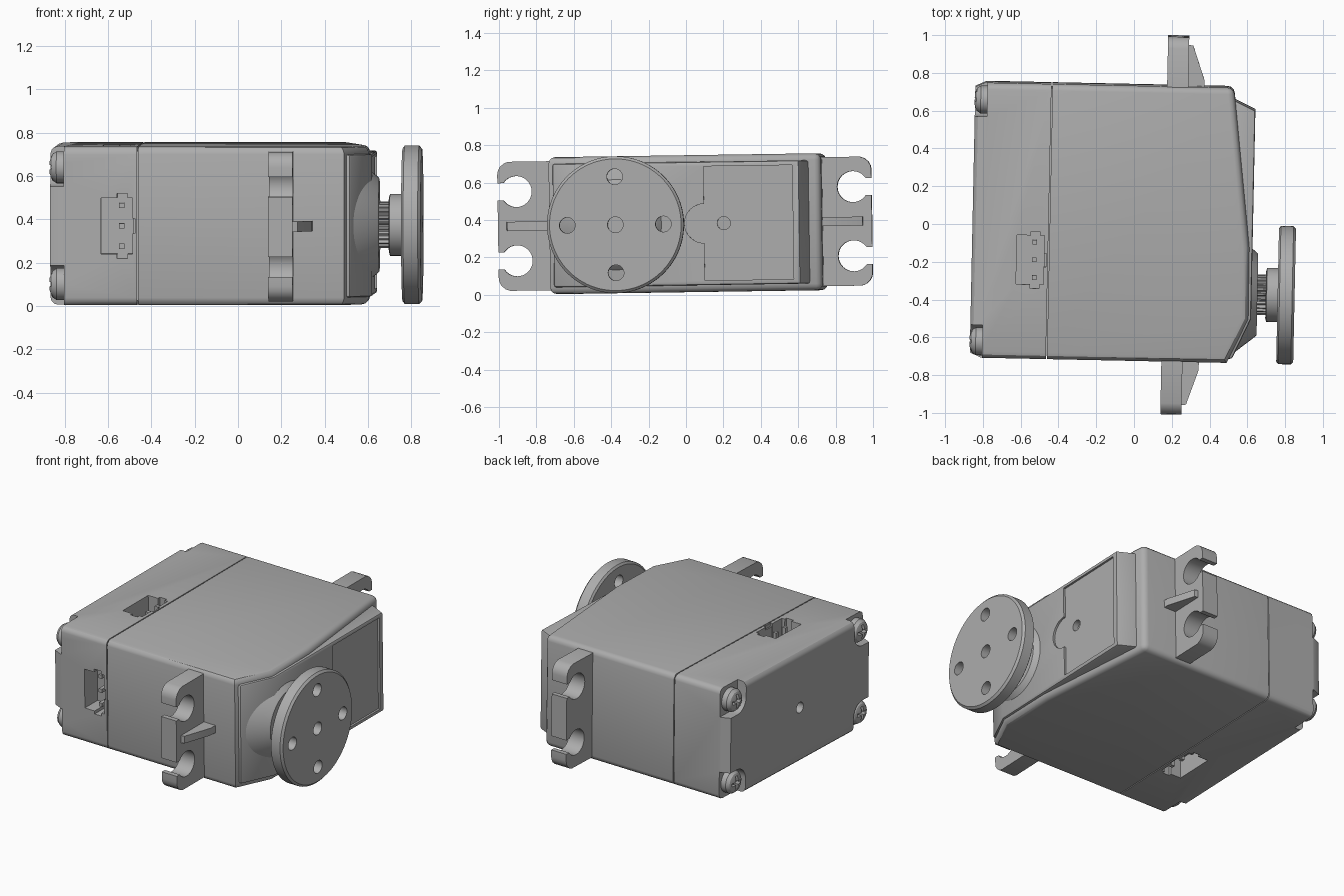
import bpy, bmesh
from math import pi, cos, sin, radians
from mathutils import Matrix, Vector

if "Cube" in bpy.data.objects:
    bpy.data.objects.remove(bpy.data.objects["Cube"])

grey = bpy.data.materials.new("plain grey")
grey.use_nodes = True
GREY = (0.42, 0.42, 0.42, 1)
grey.diffuse_color = GREY
grey.node_tree.nodes["Principled BSDF"].inputs["Base Color"].default_value = GREY

MID = 0.38       # height of the centre line
HALF = 0.366     # half thickness of the case
SHAFT = -0.36    # shaft position along y
parts = []


def add(name, bm):
    bmesh.ops.recalc_face_normals(bm, faces=bm.faces)
    mesh = bpy.data.meshes.new(name)
    bm.to_mesh(mesh)
    bm.free()
    mesh.materials.append(grey)
    ob = bpy.data.objects.new(name, mesh)
    bpy.context.collection.objects.link(ob)
    parts.append(ob)
    return ob


def prism(name, outline, axis, lo, hi):
    """Extrude a 2D outline along an axis."""
    bm = bmesh.new()
    rings = []
    for t in (lo, hi):
        ring = []
        for a, b in outline:
            co = [a, b]
            co.insert("xyz".index(axis), t)
            ring.append(bm.verts.new(co))
        rings.append(ring)
        bm.faces.new(ring)
    n = len(outline)
    for i in range(n):
        j = (i + 1) % n
        bm.faces.new((rings[0][i], rings[0][j], rings[1][j], rings[1][i]))
    return add(name, bm)


def box(name, lo, hi):
    (x0, y0, z0), (x1, y1, z1) = lo, hi
    return prism(name, [(x0, y0), (x1, y0), (x1, y1), (x0, y1)], "z", z0, z1)


def circle(y, z, r, n=32):
    return [(y + r * cos(2 * pi * i / n), z + r * sin(2 * pi * i / n)) for i in range(n)]


def lathe(name, profile, y, z, n=64):
    """Stack circles of (x, radius) along x."""
    bm = bmesh.new()
    rings = [[bm.verts.new((x, a, b)) for a, b in circle(y, z, r, n)] for x, r in profile]
    for p, q in zip(rings, rings[1:]):
        for i in range(n):
            j = (i + 1) % n
            bm.faces.new((p[i], p[j], q[j], q[i]))
    bm.faces.new(rings[0])
    bm.faces.new(rings[-1])
    return add(name, bm)


def bake(ob):
    bpy.context.view_layer.update()
    new = bpy.data.meshes.new_from_object(ob.evaluated_get(bpy.context.evaluated_depsgraph_get()))
    ob.modifiers.clear()
    ob.data = new


def bevel(ob, width, segments=3, angle=70):
    m = ob.modifiers.new("bevel", "BEVEL")
    m.width, m.segments, m.angle_limit = width, segments, radians(angle)
    m.limit_method = "ANGLE"
    bake(ob)


def cut(ob, *cutters):
    for c in cutters:
        m = ob.modifiers.new("cut", "BOOLEAN")
        m.operation, m.solver, m.object = "DIFFERENCE", "EXACT", c
        bake(ob)
        parts.remove(c)
        bpy.data.objects.remove(c)


# Case: one rounded outline, split into main case and rear cap by a thin seam
def case(name, x0, x1):
    outline = [(-0.855, -0.695), (-0.8, -0.72), (0.505, -0.72), (0.615, -0.487), (0.613, -0.107),
               (0.515, 0.737), (-0.8, 0.737), (-0.855, 0.712)]
    ob = prism(name, outline, "z", MID - HALF, MID + HALF)
    bevel(ob, 0.035)
    cut(ob, box("cutter", (x0, -2, -2), (x1, 2, 2)))
    return ob


main_case = case("main_case", -2, -0.446)
rear_cap = case("rear_cap", -0.452, 2)
box("seam_core", (-0.47, -0.7, MID - 0.345), (-0.43, 0.717, MID + 0.345))

# Raised front cover with recessed panel and vent hole
cover = prism("front_cover", [(0.45, -0.69), (0.532, -0.70), (0.63, -0.485), (0.63, 0.618),
                              (0.521, 0.67), (0.45, 0.67)], "z", MID - 0.33, MID + 0.33)
bevel(cover, 0.012, 2)
cut(cover, box("cutter", (0.617, 0.11, MID - 0.305), (0.7, 0.585, MID + 0.305)),
    prism("cutter", circle(0.11, MID, 0.105), "x", 0.617, 0.7),
    prism("cutter", circle(0.215, MID, 0.035), "x", 0.57, 0.7))

# Output boss, splined shaft and horn
lathe("shaft_boss", [(0.45, 0.3), (0.5, 0.345), (0.655, 0.222), (0.661, 0.214)], SHAFT, MID)
TEETH = 25
spline = []
for i in range(TEETH * 4):
    r = 0.107 if i % 4 < 2 else 0.092
    a = 2 * pi * i / (TEETH * 4)
    spline.append((SHAFT + r * cos(a), MID + r * sin(a)))
prism("splined_shaft", spline, "x", 0.64, 0.72)
lathe("horn_hub", [(0.705, 0.125), (0.71, 0.143), (0.775, 0.143)], SHAFT, MID)
horn = lathe("horn_disc", [(0.768, 0.352), (0.778, 0.366), (0.845, 0.366), (0.858, 0.352)],
             SHAFT, MID, 96)
cut(horn, prism("cutter", circle(SHAFT, MID, 0.042), "x", 0.8, 1))
for k in range(4):
    y, z = SHAFT + 0.257 * cos(k * pi / 2), MID + 0.257 * sin(k * pi / 2)
    cut(horn, prism("cutter", circle(y, z, 0.042), "x", 0.7, 1))

# Mounting flanges with open screw slots and a stiffening rib
for side, label in ((1, "back"), (-1, "front")):
    outline = [(0.7, -0.345), (0.94, -0.345)]
    outline += [(0.93 + 0.07 * sin(a), -0.275 - 0.07 * cos(a)) for a in (0.5, 0.9, 1.25, pi / 2)]
    outline += [(y, -z) for y, z in reversed(outline)]
    flange = prism(label + "_flange", [(side * y, MID + z) for y, z in outline], "x", 0.16, 0.272)
    for s in (1, -1):
        z = MID + s * 0.185
        y0, y1 = sorted((side * 0.9, side * 1.1))
        cut(flange, prism("cutter", circle(side * 0.9, z, 0.083), "x", 0, 0.5),
            box("cutter", (0, y0, z - 0.046), (0.5, y1, z + 0.046)))
    prism(label + "_flange_rib", [(0.26, side * 0.7), (0.36, side * 0.7), (0.357, side * 0.77),
                                  (0.295, side * 0.95), (0.26, side * 0.955)],
          "z", MID - 0.024, MID + 0.024)

# Rear corner notches with cross-head screws, and the centre hole
for sy in (1, -1):
    for sz in (1, -1):
        y, z = 0.006 + sy * 0.64, MID + sz * 0.27
        (y0, y1), (z0, z1) = sorted((y, y + sy)), sorted((z, z + sz))
        cut(rear_cap, prism("cutter", circle(y, z, 0.088), "x", -1, -0.79),
            box("cutter", (-1, y0, z - 0.088), (-0.79, y1, z + 0.088)),
            box("cutter", (-1, y - 0.088, z0), (-0.79, y + 0.088, z1)))
        screw = lathe("corner_screw", [(-0.78, 0.074), (-0.825, 0.074), (-0.845, 0.06),
                                       (-0.857, 0.03)], y, z, 32)
        cut(screw, box("cutter", (-1, y - 0.045, z - 0.01), (-0.825, y + 0.045, z + 0.01)),
            box("cutter", (-1, y - 0.01, z - 0.045), (-0.825, y + 0.01, z + 0.045)))
cut(rear_cap, prism("cutter", circle(0.006, MID, 0.035), "x", -1, -0.8))


# Three-pin sockets: place(along, depth) gives y and z for each wall
def socket(place):
    def block(name, x0, x1, s, half, d0, d1):
        (ya, za), (yb, zb) = place(s - half, d0), place(s + half, d1)
        return box(name, (x0, min(ya, yb), min(za, zb)), (x1, max(ya, yb), max(za, zb)))
    cut(rear_cap, block("cutter", -0.618, -0.473, 0, 0.13, -0.1, 0.13),
        block("cutter", -0.545, -0.495, 0, 0.15, -0.1, 0.13),
        block("cutter", -0.5, -0.461, 0, 0.035, -0.1, 0.13))
    for s in (-0.094, 0, 0.094):
        block("socket_pin", -0.535, -0.511, s, 0.012, 0.03, 0.15)


socket(lambda s, d: (-0.72 + d, MID + s))
for up in (1, -1):
    socket(lambda s, d: (-0.196 + s, MID + up * (HALF - d)))

# Shade, then give the whole assembly its slight tilt
pivot = Matrix.Translation(Vector((0, 0, MID)))
tilt = pivot @ Matrix.Rotation(radians(-1.2), 4, "Z") @ Matrix.Rotation(radians(0.85), 4, "X") @ pivot.inverted()
for ob in parts:
    ob.data.transform(tilt)
    ob.data.polygons.foreach_set("use_smooth", [True] * len(ob.data.polygons))
    ob.data.set_sharp_from_angle(angle=radians(30))
    ob.data.update()
